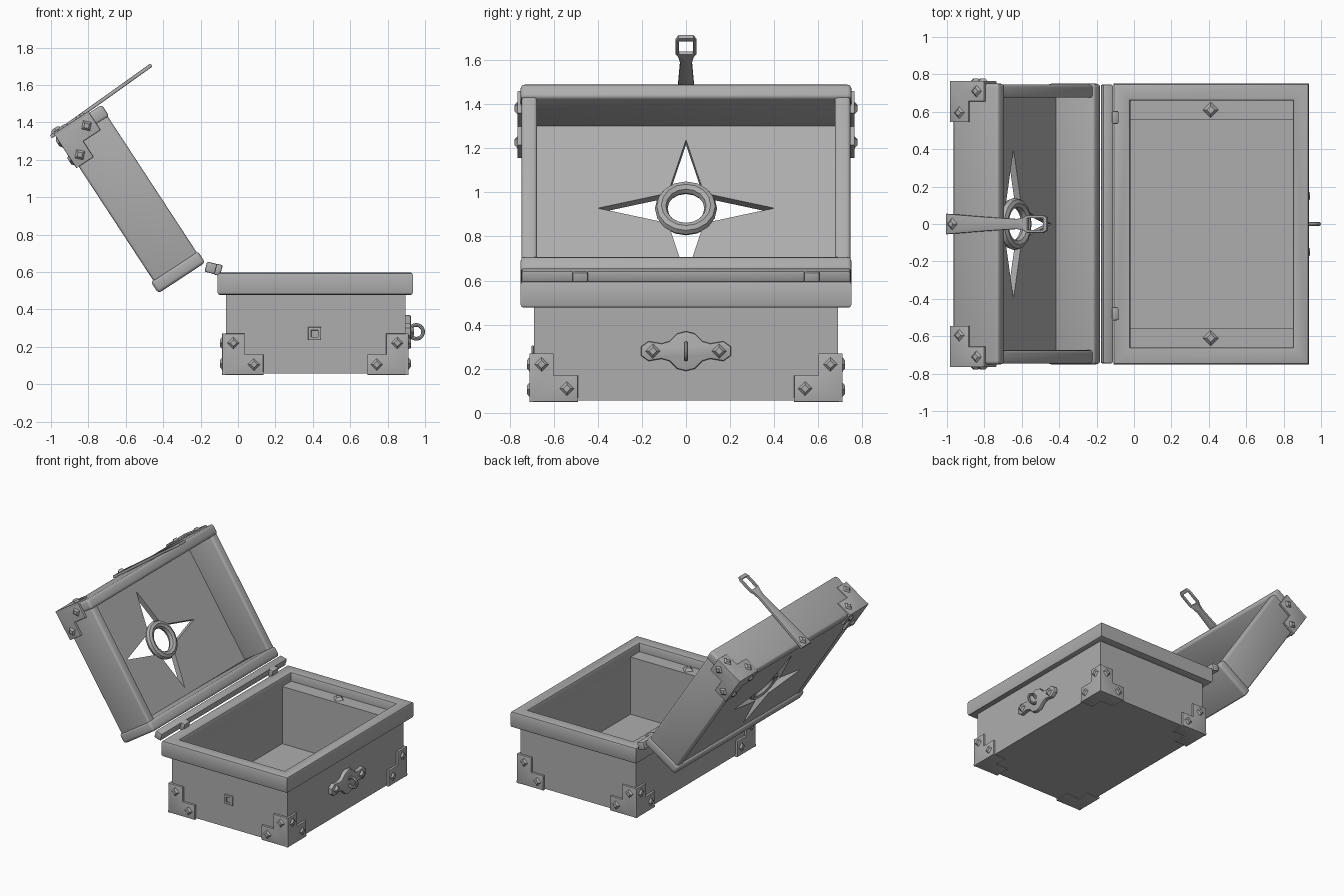
import bpy, bmesh, math
from mathutils import Matrix, Vector

if "Cube" in bpy.data.objects:
    bpy.data.objects.remove(bpy.data.objects["Cube"])

metal = bpy.data.materials.new("grey")
metal.diffuse_color = (0.42, 0.42, 0.42, 1)
metal.use_nodes = True
metal.node_tree.nodes["Principled BSDF"].inputs["Base Color"].default_value = metal.diffuse_color


def frame(origin, a, b, c):
    """Matrix whose local x, y, z axes are a, b, c."""
    m = Matrix((a, b, c)).transposed().to_4x4()
    m.translation = Vector(origin)
    return m


def finish(name, bm, m):
    """Place a bmesh with matrix m and make it an object."""
    bm.transform(m)
    bmesh.ops.recalc_face_normals(bm, faces=bm.faces)
    me = bpy.data.meshes.new(name)
    bm.to_mesh(me)
    bm.free()
    me.materials.append(metal)
    ob = bpy.data.objects.new(name, me)
    bpy.context.collection.objects.link(ob)
    return ob


def box(name, lo, hi, m=Matrix(), bevel=0.0, segments=3):
    lo, hi = Vector(lo), Vector(hi)
    bm = bmesh.new()
    bmesh.ops.create_cube(bm, size=1)
    bmesh.ops.transform(bm, verts=bm.verts, matrix=Matrix.Translation((lo + hi) / 2) @ Matrix.Diagonal((*(hi - lo), 1)))
    if bevel:
        bmesh.ops.bevel(bm, geom=bm.edges[:], offset=bevel, segments=segments, affect='EDGES', profile=0.5)
    return finish(name, bm, m)


def plate(name, outlines, depth, m=Matrix(), bevel=0.0):
    """Flat outline (first) with holes (rest), thickness along local z from 0 to depth."""
    cu = bpy.data.curves.new(name, 'CURVE')
    cu.dimensions, cu.fill_mode = '2D', 'BOTH'
    cu.extrude, cu.bevel_depth, cu.offset = depth / 2 - bevel, bevel, -bevel
    cu.bevel_resolution = 1
    for pts in outlines:
        sp = cu.splines.new('POLY')
        sp.points.add(len(pts) - 1)
        for p, (x, y) in zip(sp.points, pts):
            p.co = (x, y, 0, 1)
        sp.use_cyclic_u = True
    tmp = bpy.data.objects.new("outline", cu)
    bpy.context.collection.objects.link(tmp)
    me = bpy.data.meshes.new_from_object(tmp.evaluated_get(bpy.context.evaluated_depsgraph_get()))
    bpy.data.objects.remove(tmp)
    bm = bmesh.new()
    bm.from_mesh(me)
    bpy.data.meshes.remove(me)
    bmesh.ops.remove_doubles(bm, verts=bm.verts, dist=1e-5)
    return finish(name, bm, m @ Matrix.Translation((0, 0, depth / 2)))


def rect(x0, x1, y0, y1):
    return [(x0, y0), (x1, y0), (x1, y1), (x0, y1)]


def stud(name, m, r=0.04, h=0.02):
    """Diamond stud rising along local z."""
    bm = bmesh.new()
    bmesh.ops.create_cone(bm, cap_ends=True, segments=4, radius1=r, radius2=r * 0.5, depth=h)
    return finish(name, bm, m @ Matrix.Translation((0, 0, h / 2)))


def ring(name, m, major, minor, n=20, k=8):
    """Torus around local z."""
    bm = bmesh.new()
    rows = []
    for i in range(n):
        a = math.tau * i / n
        rows.append([bm.verts.new(((major + minor * math.cos(math.tau * j / k)) * math.cos(a),
                                   (major + minor * math.cos(math.tau * j / k)) * math.sin(a),
                                   minor * math.sin(math.tau * j / k))) for j in range(k)])
    for i in range(n):
        for j in range(k):
            p, q = rows[i], rows[(i + 1) % n]
            bm.faces.new((p[j], q[j], q[(j + 1) % k], p[(j + 1) % k]))
    return finish(name, bm, m)


def corner_bracket(name, origin, axes, studded=3):
    """Three L plates around a corner; axes point into the solid."""
    ell = [(-.02, -.02), (.2, -.02), (.2, .1), (.09, .1), (.09, .2), (-.02, .2)]
    for i in range(3):
        a, b, c = axes[(i + 1) % 3], axes[(i + 2) % 3], axes[i]
        m = frame(origin, a, b, -c)
        plate(name, [ell], 0.02, m, 0.005)
        if i < studded:
            for p in ((.15, .04), (.035, .15)):
                stud(name + "_stud", m @ Matrix.Translation((*p, 0.018)), 0.035, 0.014)


X, Y, Z = Vector((1, 0, 0)), Vector((0, 1, 0)), Vector((0, 0, 1))

# Chest body: walls, floor, inner ledges, rim
plate("body_walls", [rect(-.065, .895, -.69, .69), rect(-.02, .85, -.655, .655)], 0.44, Matrix.Translation((0, 0, .057)))
box("body_floor", (-.06, -.685, .057), (.89, .685, .1))
plate("body_rim", [rect(-.11, .935, -.75, .75), rect(-.02, .85, -.66, .66)], 0.12,
      Matrix.Translation((0, 0, .477)), 0.014)
for s in (-1, 1):
    y0, y1 = sorted((s * .555, s * .66))
    box("inner_ledge", (-.02, y0, .1), (.85, y1, .53))
    stud("ledge_stud", Matrix.Translation((.41, s * .61, .53)), 0.042, 0.02)
# Small square socket on the front wall
plate("end_socket", [rect(-.035, .035, -.035, .035), rect(-.018, .018, -.018, .018)], 0.01,
      frame((.41, -.69, .27), X, Z, -Y), 0.003)

# Body corner brackets, plain underneath
for x, sx in ((-.065, 1), (.892, -1)):
    for s in (-1, 1):
        corner_bracket("body_bracket", (x, s * .69, .07), (X * sx, Y * -s, Z), 2)

# Lock plate and pull ring
lock = frame((.89, 0, .28), Y, Z, X)
side = [(.075, .045), (.11, .035), (.17, .045), (.205, .02), (.205, -.02), (.17, -.045), (.11, -.035), (.075, -.045)]
bot = [(.04, -.08), (0, -.09), (-.04, -.08)]
outline = side + bot + [(-y, -z) for y, z in side] + [(-y, -z) for y, z in bot]
plate("lock_plate", [outline], 0.035, lock, 0.008)
for s in (-1, 1):
    stud("lock_stud", lock @ Matrix.Translation((s * .15, 0, .033)), 0.035, 0.018)
ring("pull_ring", frame((.953, 0, .28), X, Z, -Y), 0.037, 0.01)

# Hinge bar and knuckles
tilt = Matrix.Translation((-.145, 0, .622)) @ Matrix.Rotation(math.radians(15), 4, 'Y')
box("hinge_bar", (-.028, -.745, -.028), (.028, .745, .028), tilt, 0.008, 2)
for y in (-.48, .57):
    box("hinge_knuckle", (.02, y - .035, -.03), (.058, y + .035, .03), tilt, 0.008, 2)

# Lid frame: local x runs up the lid, y across, z out through its back
U, N = Vector((-.548, 0, .837)).normalized(), Vector((-.837, 0, -.548)).normalized()
LID = frame((-.175, 0, .65), U, Y, N)
box("lid_hinge_rail", (0, -.75, 0), (.075, .75, .3), LID, 0.018)
box("lid_front_rail", (.935, -.75, 0), (1.01, .75, .29), LID, 0.018)
for s in (-1, 1):
    y0, y1 = sorted((s * .675, s * .745))
    box("lid_side", (.06, y0, .008), (.95, y1, .285), LID, 0.015)
    corner_bracket("lid_bracket", LID @ Vector((1.0, s * .745, .28)), (-U, Y * -s, -N))

# Lid panel with four-pointed star opening, and ring in its middle
star = []
for i in range(8):
    a, r = i * math.pi / 4, (.37, .115, .4, .115)[i % 4]
    star.append((.49 + r * math.cos(a), r * math.sin(a)))
plate("lid_panel", [rect(.05, .96, -.7, .7), star], 0.04, LID @ Matrix.Translation((0, 0, .24)))
ring("star_ring", LID @ Matrix.Translation((.485, 0, .235)), 0.112, 0.029, 16)

# Hasp strap across the lid front edge, with slotted loop
hasp = LID @ frame((1.018, 0, 0), Vector((-.04, 0, 1)), Y, X)
half = [(.322, .055), (.1, .04), (-.14, .027), (-.185, .035), (-.21, .048), (-.31, .048), (-.338, .035)]
plate("hasp", [half + [(d, -y) for d, y in reversed(half)], rect(-.312, -.212, -.031, .031)], 0.02, hasp, 0.005)
stud("hasp_stud", hasp @ Matrix.Translation((.28, 0, .018)), 0.035, 0.018)

# Smooth shading with sharp edges kept
for ob in bpy.context.collection.objects:
    ob.select_set(True)
    bpy.context.view_layer.objects.active = ob
bpy.ops.object.shade_smooth_by_angle(angle=math.radians(40))
